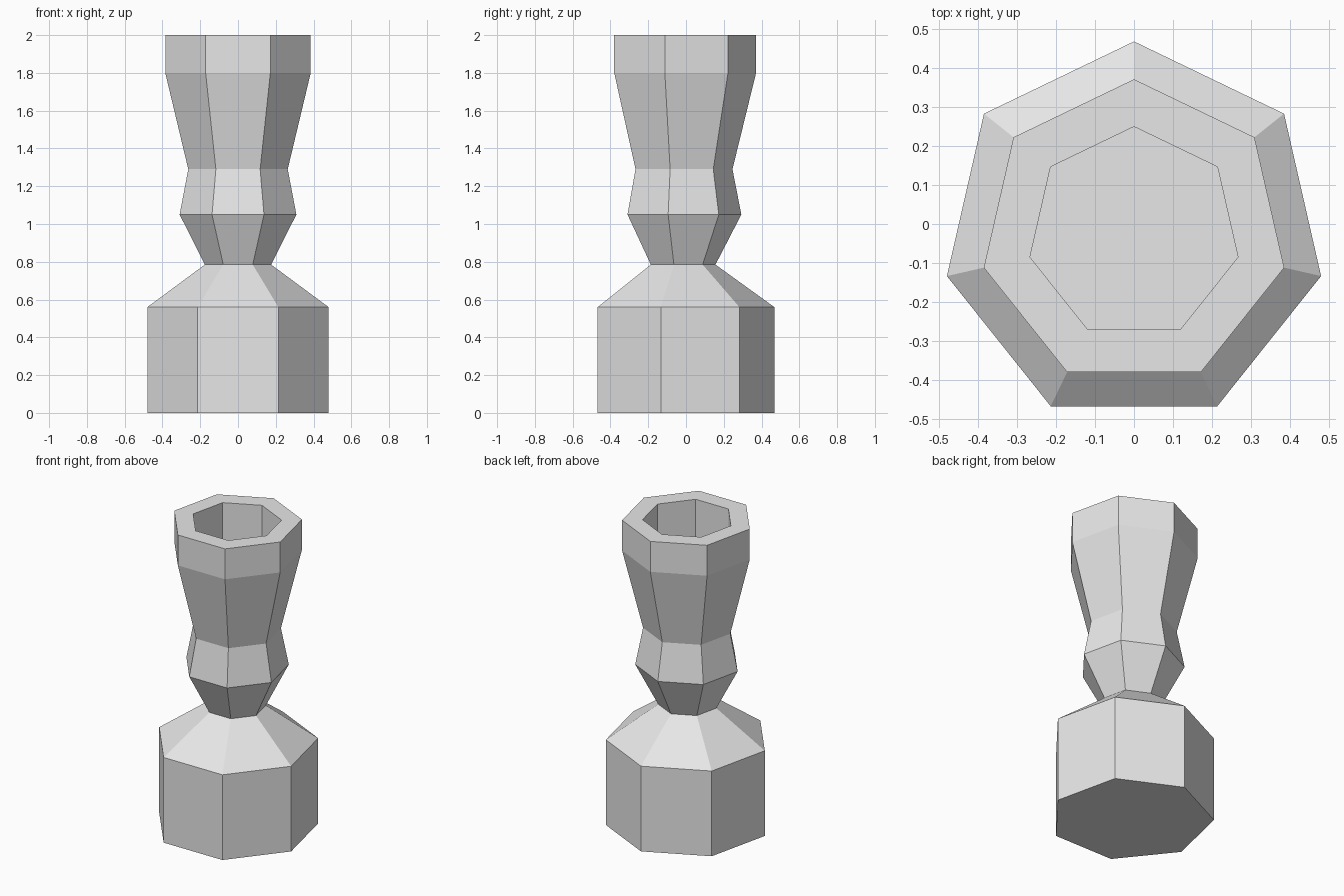
import bpy
import bmesh
from math import sin, cos, tau

cube = bpy.data.objects.get("Cube")
if cube:
    bpy.data.objects.remove(cube, do_unlink=True)

SIDES = 7
CENTRE_Y = -0.024

# One plain grey material
grey = bpy.data.materials.new("light_grey")
grey.use_nodes = True
colour = (0.8, 0.8, 0.8, 1)
grey.diffuse_color = colour
grey.node_tree.nodes["Principled BSDF"].inputs["Base Color"].default_value = colour


def lathe(name, profile):
    """Turn a (radius, z) profile into a closed solid with few sides."""
    bm = bmesh.new()
    rings = []
    for radius, z in profile:
        angles = [tau * i / SIDES for i in range(SIDES)]
        rings.append([bm.verts.new((radius * sin(a), CENTRE_Y + radius * cos(a), z))
                      for a in angles])
    for low, high in zip(rings, rings[1:]):
        for i in range(SIDES):
            j = (i + 1) % SIDES
            bm.faces.new((low[i], low[j], high[j], high[i]))
    bm.faces.new(rings[0])
    bm.faces.new(rings[-1])
    bmesh.ops.recalc_face_normals(bm, faces=bm.faces)
    mesh = bpy.data.meshes.new(name)
    bm.to_mesh(mesh)
    bm.free()
    mesh.materials.append(grey)
    obj = bpy.data.objects.new(name, mesh)
    bpy.context.collection.objects.link(obj)
    return obj


# Base block, sloped shoulder, narrow neck, knob, flared cup, rim and hollow
lathe("handle_with_cup", [
    (0.492, 0), (0.492, 0.56),
    (0.18, 0.785),
    (0.317, 1.05), (0.27, 1.29),
    (0.395, 1.8), (0.395, 2),
    (0.2735, 2), (0.2735, 1.5),
])
